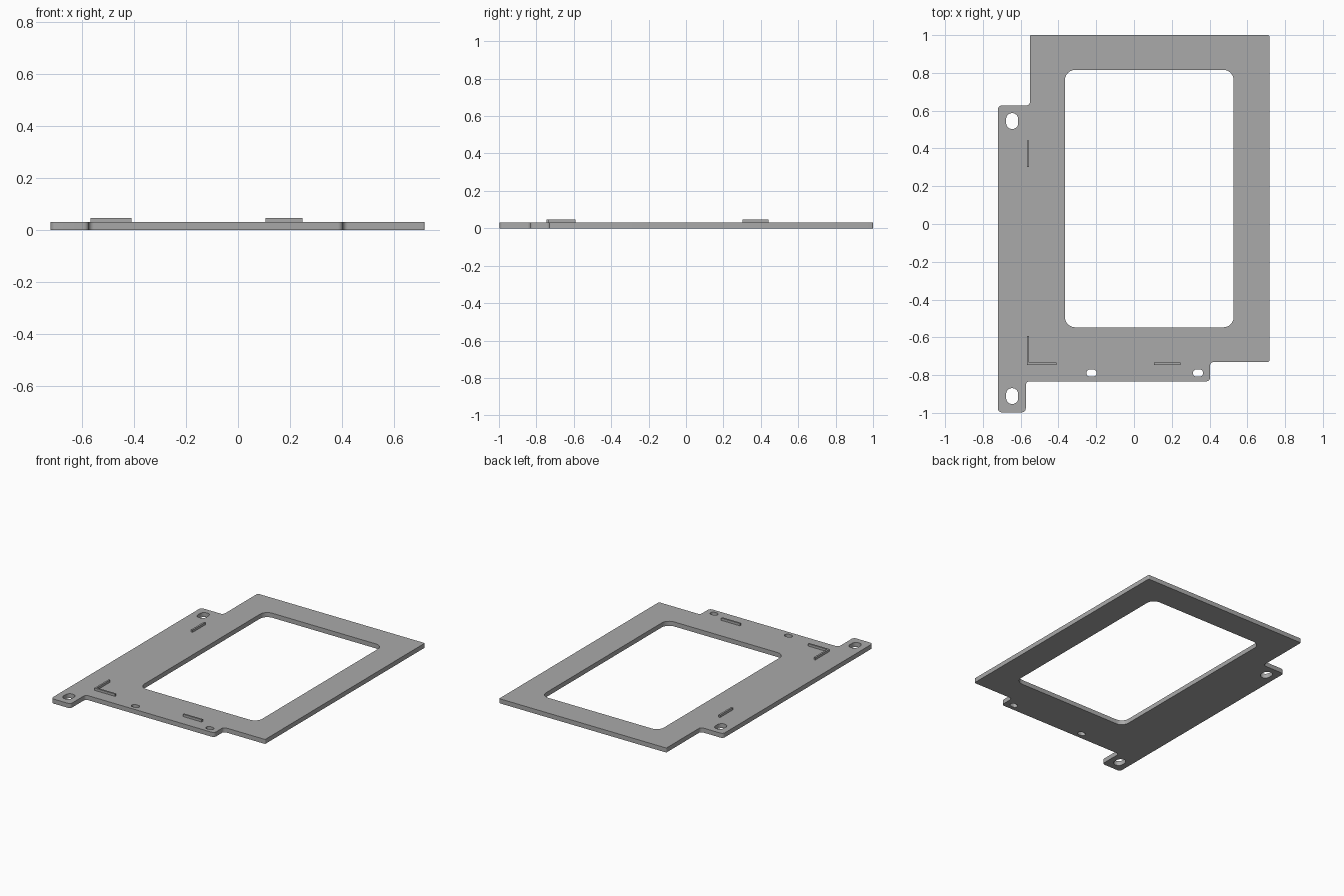
import bpy, bmesh, math
from mathutils import Vector

cube = bpy.data.objects.get("Cube")
if cube:
    bpy.data.objects.remove(cube, do_unlink=True)

grey = bpy.data.materials.new("plain grey")
grey.use_nodes = True
colour = (0.4, 0.4, 0.4, 1)
grey.diffuse_color = colour
grey.node_tree.nodes["Principled BSDF"].inputs["Base Color"].default_value = colour

PLATE_TOP, RIDGE_TOP = 0.031, 0.047


def rounded(corners, steps=6):
    """Outline of right-angled corners (x, y, radius) with each corner turned to an arc."""
    points = []
    for i, (x, y, r) in enumerate(corners):
        p = Vector((x, y))
        a = (Vector(corners[i - 1][:2]) - p).normalized() * r
        b = (Vector(corners[(i + 1) % len(corners)][:2]) - p).normalized() * r
        if r == 0:
            points.append(p)
            continue
        for s in range(steps + 1):
            t = math.pi / 2 * (1 - s / steps)
            points.append(p + a + b - a * math.cos(t) - b * math.sin(t))
    return points


def box_outline(x0, x1, y0, y1, r):
    return rounded([(x0, y0, r), (x1, y0, r), (x1, y1, r), (x0, y1, r)])


def slot(x, y, w, h, r):
    return box_outline(x - w / 2, x + w / 2, y - h / 2, y + h / 2, r)


def slab(name, loops, z0, z1):
    """Fill the first loop, leave the other loops open, and extrude upward."""
    bm = bmesh.new()
    for loop in loops:
        verts = [bm.verts.new((p.x, p.y, z0)) for p in loop]
        for i, v in enumerate(verts):
            bm.edges.new((verts[i - 1], v))
    bmesh.ops.triangle_fill(bm, use_beauty=True, edges=bm.edges[:], normal=(0, 0, 1))
    made = bmesh.ops.extrude_face_region(bm, geom=bm.faces[:], use_keep_orig=True)
    top = [g for g in made["geom"] if isinstance(g, bmesh.types.BMVert)]
    bmesh.ops.translate(bm, verts=top, vec=(0, 0, z1 - z0))
    bmesh.ops.recalc_face_normals(bm, faces=bm.faces[:])
    mesh = bpy.data.meshes.new(name)
    bm.to_mesh(mesh)
    bm.free()
    mesh.materials.append(grey)
    ob = bpy.data.objects.new(name, mesh)
    bpy.context.collection.objects.link(ob)
    bpy.ops.object.select_all(action="DESELECT")
    ob.select_set(True)
    bpy.context.view_layer.objects.active = ob
    bpy.ops.object.shade_smooth_by_angle(angle=math.radians(30))
    return ob


# Plate outline with stepped edge and corner tab
R, S = 0.02, 0.007
outline = rounded([
    (-0.72, -0.997, R), (-0.573, -0.997, R), (-0.573, -0.833, R),
    (0.403, -0.833, R), (0.403, -0.73, R), (0.717, -0.73, S),
    (0.717, 1, S), (-0.551, 1, S), (-0.551, 0.627, R), (-0.72, 0.627, R)])

# Window and mounting slots
openings = [box_outline(-0.366, 0.528, -0.547, 0.816, 0.055)]
openings += [slot(-0.645, y, 0.064, 0.084, 0.031) for y in (0.545, -0.911)]
openings += [slot(x, -0.789, 0.054, 0.037, 0.018) for x in (-0.225, 0.339)]
slab("frame_plate", [outline] + openings, 0, PLATE_TOP)

# Locating ridges on the top face
XL, XR, YB, YT = -0.567, -0.555, -0.746, -0.734
slab("side_ridge", [box_outline(XL, XR, 0.302, 0.442, 0)], PLATE_TOP, RIDGE_TOP)
slab("front_ridge", [box_outline(0.105, 0.247, YB, YT, 0)], PLATE_TOP, RIDGE_TOP)
corner = [(XL, YB), (-0.41, YB), (-0.41, YT), (XR, YT), (XR, -0.592), (XL, -0.592)]
slab("corner_ridge", [[Vector(p) for p in corner]], PLATE_TOP, RIDGE_TOP)
